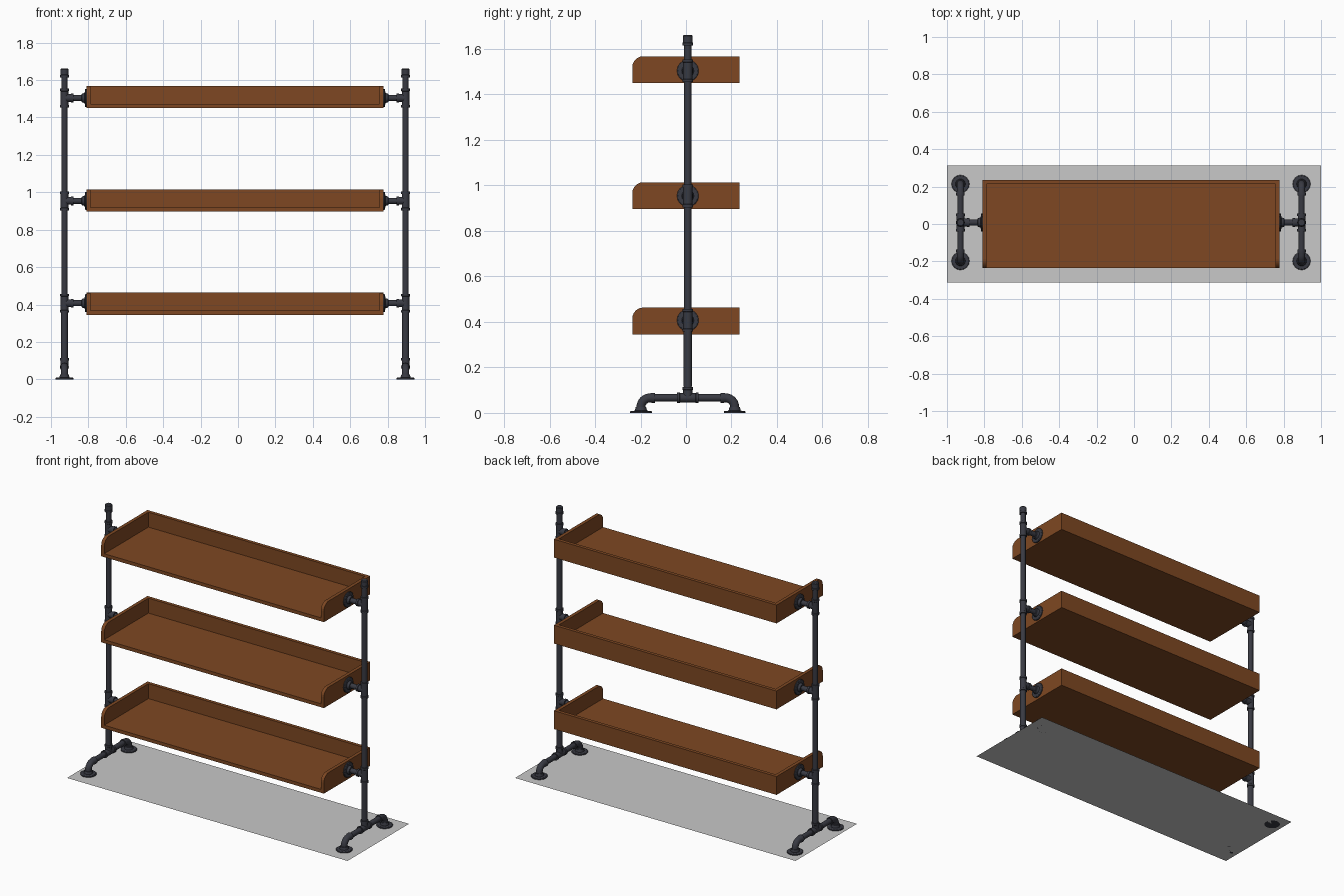
import bpy, bmesh, math
from mathutils import Vector

if "Cube" in bpy.data.objects:
    bpy.data.objects.remove(bpy.data.objects["Cube"])


def material(name, rgb):
    m = bpy.data.materials.new(name)
    m.diffuse_color = (*rgb, 1)
    m.use_nodes = True
    m.node_tree.nodes["Principled BSDF"].inputs["Base Color"].default_value = m.diffuse_color
    return m


WOOD = material("brown wood", (0.21, 0.064, 0.016))
IRON = material("dark iron", (0.040, 0.042, 0.055))
GREY = material("light grey", (0.58, 0.58, 0.58))

CX, CY = -0.016, 0.008           # centre of the rack
POST = 0.912                     # post offset from the centre
HALF = 0.794                     # half shelf length
Y0, Y1 = -0.236, 0.235           # shelf front and back
T = 0.022                        # board thickness


def finish(name, bm, mat, smooth=False):
    bmesh.ops.recalc_face_normals(bm, faces=bm.faces)
    me = bpy.data.meshes.new(name)
    bm.to_mesh(me)
    bm.free()
    me.materials.append(mat)
    ob = bpy.data.objects.new(name, me)
    bpy.context.collection.objects.link(ob)
    if smooth:
        bpy.ops.object.select_all(action='DESELECT')
        ob.select_set(True)
        bpy.context.view_layer.objects.active = ob
        bpy.ops.object.shade_smooth_by_angle(angle=math.radians(35))
    return ob


def tube(name, pts, radii, sides=20):
    """Capped round sweep along a planar path, one radius per point."""
    pts = [Vector(p) for p in pts]
    if not isinstance(radii, (list, tuple)):
        radii = [radii] * len(pts)
    bm = bmesh.new()
    rings = []
    n = len(pts)
    for i, (p, r) in enumerate(zip(pts, radii)):
        d = pts[min(i + 1, n - 1)] - pts[max(i - 1, 0)]
        if d.length < 1e-6:
            d = pts[-1] - pts[0]
        d.normalize()
        u = Vector((0, 1, 0)) if abs(d.x) > 0.9 else Vector((1, 0, 0))
        v = d.cross(u)
        rings.append([bm.verts.new(p + r * (math.cos(a) * u + math.sin(a) * v))
                      for a in (2 * math.pi * k / sides for k in range(sides))])
    for a, b in zip(rings, rings[1:]):
        for k in range(sides):
            j = (k + 1) % sides
            bm.faces.new((a[k], a[j], b[j], b[k]))
    bm.faces.new(rings[0])
    bm.faces.new(rings[-1])
    return finish(name, bm, IRON, True)


def lathe(name, base, axis, profile, sides=20):
    """Turned part: profile is (distance along axis, radius)."""
    base, axis = Vector(base), Vector(axis)
    return tube(name, [base + axis * h for h, r in profile],
                [r for h, r in profile], sides)


def flange(name, base, axis):
    lathe(name, base, axis, [(0, 0.048), (0.006, 0.048), (0.009, 0.044),
                             (0.0095, 0.027), (0.025, 0.023), (0.026, 0.017)], 16)


def sleeve(name, base, axis, half):
    """Pipe fitting with a raised band at each end."""
    h, b = half, 0.012
    lathe(name, base, axis, [(-h, 0.0235), (-h + b, 0.0235), (-h + b + .002, 0.0205),
                             (h - b - .002, 0.0205), (h - b, 0.0235), (h, 0.0235)])


def prism(name, pts, x0, x1):
    """Board cut from a y-z outline, extruded along x."""
    bm = bmesh.new()
    f = bm.faces.new([bm.verts.new((x0, y, z)) for y, z in pts])
    ext = bmesh.ops.extrude_face_region(bm, geom=[f])
    bmesh.ops.translate(bm, vec=(x1 - x0, 0, 0),
                        verts=[v for v in ext["geom"] if isinstance(v, bmesh.types.BMVert)])
    return finish(name, bm, WOOD)


def rect(y0, y1, z0, z1):
    return [(y0, z0), (y1, z0), (y1, z1), (y0, z1)]


# floor panel the rack stands on
bm = bmesh.new()
bm.faces.new([bm.verts.new(p) for p in
              ((-1, -.313, 0), (1, -.313, 0), (1, .313, 0), (-1, .313, 0))])
finish("floor_panel", bm, GREY)

levels = [(0.345, 0.407), (0.896, 0.954), (1.450, 1.504)]   # shelf bottom, pipe height

# shelves: bottom board, back board and two rounded side boards
for i, (z, zp) in enumerate(levels, 1):
    top = z + 0.118
    xl, xr = CX - HALF, CX + HALF
    prism(f"shelf_{i}_bottom", rect(Y0, Y1, z, z + T), xl + T, xr - T)
    prism(f"shelf_{i}_back", rect(Y1 - T, Y1, z + T, top), xl + T, xr - T)
    R = 0.048
    side = [(Y0, z), (Y1, z), (Y1, top)]
    for k in range(7):
        a = math.pi / 2 * (1 + k / 6)
        side.append((Y0 + R + R * math.cos(a), top - R + R * math.sin(a)))
    prism(f"shelf_{i}_left_side", side, xl, xl + T)
    prism(f"shelf_{i}_right_side", side, xr - T, xr)

# pipe frames at both ends
ZB = 0.066
for s, tag in ((-1, "left"), (1, "right")):
    x = CX + s * POST
    # upright post, lower sleeve and top cap
    tube(f"{tag}_post", [(x, CY, ZB), (x, CY, 1.63)], 0.0165)
    tube(f"{tag}_lower_post", [(x, CY, 0.115), (x, CY, 0.37)], 0.0185)
    lathe(f"{tag}_cap", (x, CY, 1.615), (0, 0, 1),
          [(0, 0.0235), (0.012, 0.0235), (0.014, 0.0215), (0.042, 0.0215), (0.047, 0.017)])
    # tees, arms and wall flanges carrying the shelves
    for i, (z, zp) in enumerate(levels, 1):
        sleeve(f"{tag}_tee_{i}", (x, CY, zp), (0, 0, 1), 0.05)
        lathe(f"{tag}_tee_branch_{i}", (x, CY, zp), (-s, 0, 0),
              [(0, 0.0205), (0.034, 0.0205), (0.036, 0.0235), (0.048, 0.0235)])
        xs = CX + s * HALF
        tube(f"{tag}_arm_{i}", [(x, CY, zp), (xs, CY, zp)], 0.016)
        flange(f"{tag}_shelf_flange_{i}", (xs, CY, zp), (s, 0, 0))
    # base pipe with its tee
    tube(f"{tag}_base_pipe", [(x, CY - 0.16, ZB), (x, CY + 0.16, ZB)], 0.0165)
    sleeve(f"{tag}_base_tee", (x, CY, ZB), (0, 1, 0), 0.048)
    lathe(f"{tag}_base_tee_branch", (x, CY, ZB), (0, 0, 1),
          [(0, 0.0205), (0.034, 0.0205), (0.036, 0.0235), (0.048, 0.0235)])
    # elbows and floor flanges
    for d, end in ((-1, "front"), (1, "back")):
        yf, R = CY + d * 0.206, 0.04
        path = [(x, yf - d * (R + 0.022), ZB), (x, yf - d * (R + 0.01), ZB)]
        for k in range(9):
            a = math.pi / 2 * k / 8
            path.append((x, yf - d * R + d * R * math.sin(a), ZB - R + R * math.cos(a)))
        path.append((x, yf, 0.012))
        tube(f"{tag}_{end}_elbow", path, [0.0225, 0.0225] + [0.0195] * 9 + [0.0195])
        flange(f"{tag}_{end}_floor_flange", (x, yf, 0.0), (0, 0, 1))
